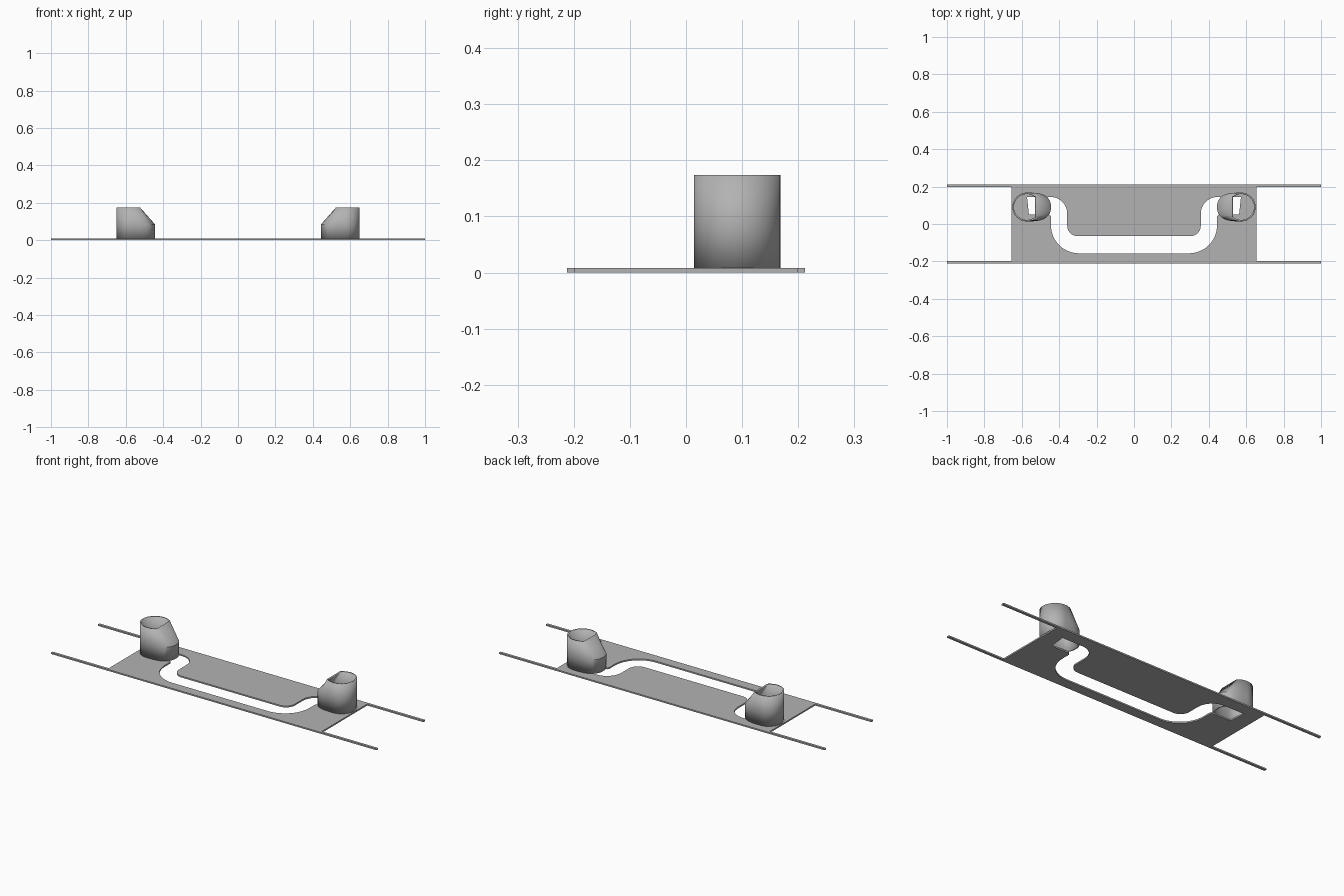
import bpy, bmesh, math
from math import sin, cos, pi

if "Cube" in bpy.data.objects:
    bpy.data.objects.remove(bpy.data.objects["Cube"])

T = 0.008                      # plate thickness
grey = bpy.data.materials.new("grey")
grey.diffuse_color = (0.45, 0.45, 0.45, 1)
grey.use_nodes = True
grey.node_tree.nodes["Principled BSDF"].inputs["Base Color"].default_value = grey.diffuse_color


def finish(name, bm, smooth=False):
    bmesh.ops.recalc_face_normals(bm, faces=bm.faces)
    me = bpy.data.meshes.new(name)
    bm.to_mesh(me)
    bm.free()
    me.materials.append(grey)
    ob = bpy.data.objects.new(name, me)
    bpy.context.collection.objects.link(ob)
    if smooth:
        bpy.ops.object.select_all(action='DESELECT')
        ob.select_set(True)
        bpy.context.view_layer.objects.active = ob
        bpy.ops.object.shade_smooth_by_angle(angle=math.radians(30))
    return ob


def arc(cx, cy, r, a0, a1, n=12):
    return [(cx + r * cos(math.radians(a0 + (a1 - a0) * i / n)),
             cy + r * sin(math.radians(a0 + (a1 - a0) * i / n))) for i in range(n + 1)]


# Base plate with a U-shaped slot ending in a hole under each cup
half = (arc(0.294, -0.007, 0.15, -90, 0) + arc(0.459, 0.037, 0.015, 180, 90, 4)
        + [(0.562, 0.052), (0.572, 0.145)]
        + arc(0.447, 0.055, 0.09, 90, 180) + arc(0.302, -0.01, 0.055, 0, -90, 8))
slot = half + [(-x, y) for x, y in reversed(half)]
border = [(-0.655, -0.2), (0.655, -0.2), (0.655, 0.2), (-0.655, 0.2)]
bm = bmesh.new()
edges = []
for loop in (border, slot):
    vs = [bm.verts.new((x, y, 0)) for x, y in loop]
    edges += [bm.edges.new((vs[i - 1], vs[i])) for i in range(len(vs))]
bmesh.ops.triangle_fill(bm, use_beauty=True, use_dissolve=False, edges=edges)
top = bmesh.ops.extrude_face_region(bm, geom=bm.faces[:])["geom"]
bmesh.ops.translate(bm, vec=(0, 0, T), verts=[v for v in top if isinstance(v, bmesh.types.BMVert)])
finish("base_plate", bm)

# Long rails along the front and back edges
for name, y in (("front_rail", -0.205), ("back_rail", 0.205)):
    bm = bmesh.new()
    bmesh.ops.create_cube(bm, size=1)
    bmesh.ops.scale(bm, vec=(2, 0.014, T), verts=bm.verts)
    bmesh.ops.translate(bm, vec=(0, y, T / 2), verts=bm.verts)
    finish(name, bm)

# Hollow cups: round outside, with a sloping hood towards the middle
R, N, CX, CY = 0.077, 48, 0.573, 0.091


def hood_section(a):
    c, s = cos(a), sin(a)
    if c <= 0:
        return R * c, R * s
    return 0.129 * c ** 0.65, math.copysign(R * abs(s) ** 0.85, s)


def rim_section(a):
    return min(R * cos(a), 0.05), R * sin(a)


for name, side in (("left_cup", -1), ("right_cup", 1)):
    bm = bmesh.new()
    rings = []
    for z, section in ((T, hood_section), (0.085, hood_section), (0.174, rim_section)):
        pts = [section(2 * pi * i / N) for i in range(N)]
        rings.append([bm.verts.new((side * (CX - x), CY + y, z)) for x, y in pts])
    for lo, hi in zip(rings, rings[1:]):
        for i in range(N):
            bm.faces.new((lo[i - 1], lo[i], hi[i], hi[i - 1]))
    cup = finish(name, bm, smooth=True)
    wall = cup.modifiers.new("wall", 'SOLIDIFY')
    wall.thickness = 0.008
    wall.offset = -1
